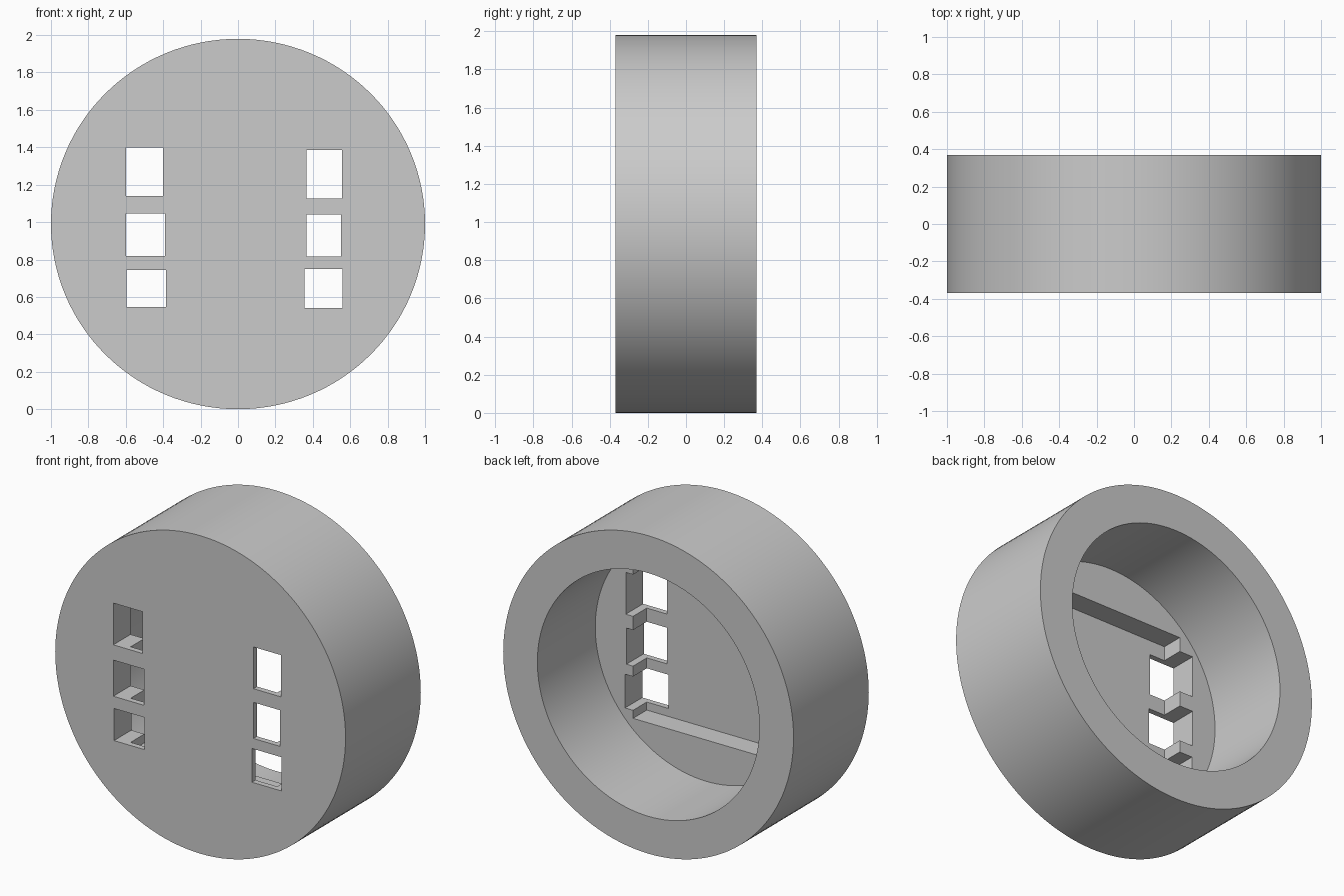
import bpy
import math

if "Cube" in bpy.data.objects:
    bpy.data.objects.remove(bpy.data.objects["Cube"], do_unlink=True)

HALF_DEPTH = 0.37
CENTRE_Z = 0.99
FLOOR_Y = -0.20      # inner face of the front wall
RECESS_Y = -0.335    # bottom of the square recess

grey = bpy.data.materials.new("plain_grey")
grey.use_nodes = True
grey.diffuse_color = (0.6, 0.6, 0.6, 1)
grey.node_tree.nodes["Principled BSDF"].inputs["Base Color"].default_value = (0.6, 0.6, 0.6, 1)


def drum(name, radius, y0, y1):
    """Disc lying along y, very slightly flattened in height."""
    bpy.ops.mesh.primitive_cylinder_add(
        vertices=128, radius=radius, depth=y1 - y0,
        location=(0, (y0 + y1) / 2, CENTRE_Z), rotation=(math.pi / 2, 0, 0))
    ob = bpy.context.object
    ob.name = name
    ob.scale.y = 0.99
    bpy.ops.object.transform_apply(location=True, rotation=True, scale=True)
    return ob


def block(name, x0, x1, y0, y1, z0, z1):
    bpy.ops.mesh.primitive_cube_add(
        size=1, location=((x0 + x1) / 2, (y0 + y1) / 2, (z0 + z1) / 2))
    ob = bpy.context.object
    ob.name = name
    ob.scale = (x1 - x0, y1 - y0, z1 - z0)
    bpy.ops.object.transform_apply(location=True, rotation=True, scale=True)
    return ob


def carve(target, cutter):
    mod = target.modifiers.new("cut", 'BOOLEAN')
    mod.operation = 'DIFFERENCE'
    mod.solver = 'EXACT'
    mod.object = cutter
    bpy.ops.object.select_all(action='DESELECT')
    target.select_set(True)
    bpy.context.view_layer.objects.active = target
    bpy.ops.object.modifier_apply(modifier=mod.name)
    bpy.data.objects.remove(cutter, do_unlink=True)


# Round housing, open at the back
housing = drum("round_housing", 1.0, -HALF_DEPTH, HALF_DEPTH)
carve(housing, drum("cavity_cutter", 0.765, FLOOR_Y, HALF_DEPTH + 0.2))

# Square recess thinning the front wall
carve(housing, block("recess_cutter", -0.505, 0.505, RECESS_Y, 0.1,
                     CENTRE_Z - 0.5, CENTRE_Z + 0.5))

# Two columns of through windows: x0, x1, z0, z1
windows = [
    (-0.60, -0.40, 1.14, 1.40),
    (-0.60, -0.39, 0.82, 1.045),
    (-0.595, -0.385, 0.545, 0.745),
    (0.365, 0.555, 1.125, 1.385),
    (0.365, 0.55, 0.815, 1.04),
    (0.355, 0.56, 0.54, 0.75),
]
for x0, x1, z0, z1 in windows:
    carve(housing, block("window_cutter", x0, x1, -0.6, 0.05, z0, z1))

housing.data.materials.clear()
housing.data.materials.append(grey)
for face in housing.data.polygons:
    face.material_index = 0
bpy.ops.object.shade_smooth_by_angle(angle=math.radians(30))
